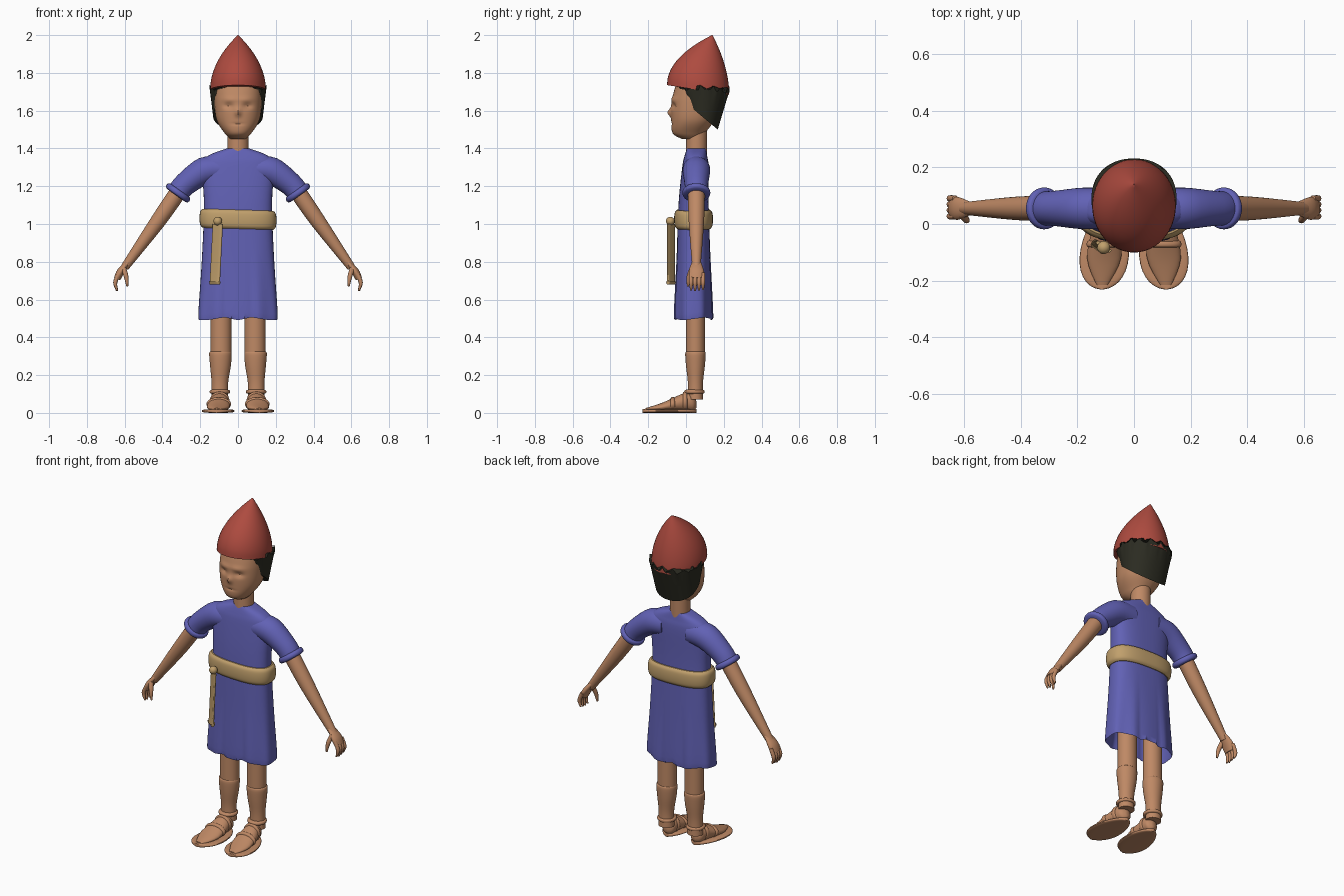
import bpy, bmesh
from math import sin, cos, pi, tau, atan2, exp, copysign, radians
from mathutils import Vector
from mathutils.geometry import interpolate_bezier

if "Cube" in bpy.data.objects:
    bpy.data.objects.remove(bpy.data.objects["Cube"])


def material(name, red, green, blue):
    colour = (red, green, blue, 1)
    mat = bpy.data.materials.new(name)
    mat.use_nodes = True
    mat.diffuse_color = colour
    mat.node_tree.nodes["Principled BSDF"].inputs["Base Color"].default_value = colour
    return mat


skin = material("warm skin", .52, .25, .13)
cloth = material("blue cloth", .12, .12, .46)
felt = material("red felt", .42, .07, .05)
sash = material("tan sash", .53, .35, .15)
dark = material("dark hair", .025, .025, .016)


def finish(name, bm, mat):
    bmesh.ops.recalc_face_normals(bm, faces=bm.faces)
    mesh = bpy.data.meshes.new(name)
    bm.to_mesh(mesh)
    bm.free()
    obj = bpy.data.objects.new(name, mesh)
    mesh.materials.append(mat)
    bpy.context.collection.objects.link(obj)
    bpy.ops.object.select_all(action='DESELECT')
    obj.select_set(True)
    bpy.context.view_layer.objects.active = obj
    bpy.ops.object.shade_smooth_by_angle(angle=radians(40))


def smooth_path(points, steps):
    """Spline through the points, with tangents set by their neighbours."""
    path = []
    last = len(points) - 1
    for i in range(last):
        start, end = points[i], points[i + 1]
        lead = (end - points[max(i - 1, 0)]) / 6
        trail = (points[min(i + 2, last)] - start) / 6
        path += interpolate_bezier(start, start + lead, end - trail, end, steps + 1)[:-1]
    return path + [points[last]]


def rounded(value, power):
    return copysign(abs(value) ** (2 / power), value)


def loft(name, rings, mat, power=2, steps=4, sides=32, warp=None, side=1):
    """Skin a list of rings, each a centre and two half axes."""
    bm = bmesh.new()
    loops = []
    for centre, across, along in zip(*(smooth_path(column, steps) for column in zip(*rings))):
        loop = []
        for k in range(sides):
            angle = tau * k / sides
            point = (centre + across * rounded(cos(angle), power)
                     + along * rounded(sin(angle), power))
            if warp:
                warp(point)
            point.x *= side
            loop.append(bm.verts.new(point))
        loops.append(loop)
    for low, high in zip(loops, loops[1:]):
        for k in range(sides):
            bm.faces.new((low[k - 1], low[k], high[k], high[k - 1]))
    bm.faces.new(loops[0])
    bm.faces.new(loops[-1])
    finish(name, bm, mat)


def ring(z, width, depth, y=.04, slope=0):
    """Level ring whose back edge is raised by the slope."""
    return Vector((0, y, z)), Vector((width, 0, 0)), Vector((0, depth, slope))


def section(y, width, bottom, top):
    """Upright foot section, toed slightly outward."""
    return (Vector((.097 - .07 * y, y, (bottom + top) / 2)), Vector((width, 0, 0)),
            Vector((0, 0, (top - bottom) / 2)))


def tube(rows, flat=1):
    """Rings square to a path of (x, y, z, radius), flattened across y."""
    points = [Vector(row[:3]) for row in rows]
    rings = []
    for i, row in enumerate(rows):
        ahead = points[min(i + 1, len(points) - 1)] - points[max(i - 1, 0)]
        ahead.normalize()
        across = Vector((0, 1, 0))
        across = (across - ahead * across.dot(ahead)).normalized()
        rings.append((points[i], across * row[3], ahead.cross(across) * row[3] * flat))
    return rings


# Position across a rolled band, and how far it bulges there
roll = [(t, 1 - t**4) for t in (-1, -.7, 0, .7, 1)]


# Head, with sockets, brow, nose and mouth pressed into its front
def face(p):
    if p.y < .02:
        for x, z, wide, tall, push in ((.05, 1.625, .025, .014, .014), (.04, 1.66, .04, .012, -.006),
                                       (0, 1.59, .014, .02, -.02), (0, 1.53, .03, .006, .005)):
            p.y += push * exp(-((abs(p.x) - x) / wide)**2 - ((p.z - z) / tall)**2)


loft("head", [ring(1.75, .12, .105, y=.055), ring(1.65, .125, .128, y=.052),
              ring(1.55, .113, .114, y=.036), ring(1.48, .07, .085, y=.015),
              ring(1.45, .04, .05, y=.03)], skin, power=2.2, steps=12, sides=80, warp=face)
loft("neck", [ring(1.53, .056, .055, y=.057), ring(1.36, .056, .055, y=.055)], skin)


# Hair, with a ragged edge overlapping the hat
def ragged(p):
    angle = atan2(p.y - .07, p.x)
    edge = max(0, min(1, (p.z - 1.67) / .03))
    p.z += edge * (.011 * sin(17 * angle) + .008 * sin(29 * angle))


loft("hair", [ring(1.72, .15, .143, y=.088, slope=-.01),
              ring(1.575, .132, .09, y=.078, slope=-.075)],
     dark, power=2.2, sides=96, warp=ragged)

# Pointed hat, curving in and back towards its tip
hat_rings = []
for i in range(9):
    rise = i / 8
    taper = 1.01 - rise**2
    hat_rings.append(ring(1.71 + .29 * rise, .146 * taper, .163 * taper,
                          y=.064 + .075 * rise**2, slope=-.025 * taper))
loft("hat", hat_rings, felt, sides=48)


# Tunic, open below, with a gently folded hem
def folds(p):
    fullness = max(0, min(1, (.9 - p.z) / .4))
    angle = atan2(p.y - .04, p.x)
    p.y += .006 * fullness * sin(11 * angle)
    p.z += .007 * fullness * sin(5 * angle)


loft("tunic", [ring(1.4, .06, .05, y=.055), ring(1.36, .16, .06, y=.052),
               ring(1.3, .19, .07, y=.05), ring(1.1, .18, .08), ring(.8, .192, .09),
               ring(.53, .21, .1), ring(.51, .204, .095), ring(.6, .19, .085),
               ring(.75, .18, .08)], cloth, power=2.6, sides=64, warp=folds)


# Cloth belt, slightly tilted
def tilt(p):
    p.z -= .03 * p.x


loft("belt", [ring(1.025 + .05 * t, .187 + .017 * bulge, .088 + .015 * bulge)
              for t, bulge in roll], sash, power=2.6, sides=64, warp=tilt)

# Knot and hanging sash end
bm = bmesh.new()
bmesh.ops.create_uvsphere(bm, u_segments=20, v_segments=12, radius=.023)
bmesh.ops.translate(bm, verts=bm.verts, vec=(-.107, -.083, 1.015))
finish("sash_knot", bm, sash)
wide, thin = Vector((.025, -.018, 0)), Vector((.005, .006, 0))
loft("sash_end", [(Vector((-.107 - .05 * drop, -.08, 1 - drop)), wide, thin * thick)
                  for drop, thick in ((0, 1), (.29, 1), (.305, 2), (.32, 1))],
     sash, power=4, sides=24)

for side, label in ((1, "left"), (-1, "right")):
    def limb(part, rings, mat=skin, **options):
        loft(f"{label}_{part}", rings, mat, side=side, **options)

    # Sleeve and rolled cuff
    y = .055
    limb("sleeve", tube([(.08, y, 1.29, .07), (.18, y, 1.28, .073),
                         (.28, y, 1.21, .062), (.32, y, 1.16, .06)]), cloth)
    limb("cuff", tube([(.317 + .01 * t, y, 1.165 - .014 * t, .057 + .017 * bulge)
                       for t, bulge in roll]), cloth)

    # Arm and hand
    limb("arm", tube([(.29, y, 1.21, .045), (.42, y, 1.02, .041), (.6, y, .77, .022)]))
    limb("palm", tube([(.58, y, .8, .024), (.62, y, .75, .04), (.64, y, .71, .036)], flat=.5))
    for number in range(4):
        spread = .027 + .021 * number
        tip = .645 + .004 * abs(number - 1)
        limb(f"finger_{number + 1}", tube([
            (.63, spread, .74, .011), (.65, spread, .69, .011), (.64, spread, tip, .005)]),
            sides=12)
    limb("thumb", tube([(.607, .035, .77, .014), (.592, .015, .72, .012),
                        (.586, .01, .67, .005)]), sides=12)

    # Leg, stepped shin wrap and ankle band
    y = .05
    limb("leg", tube([(.09, y, .8, .05), (.09, y, .3, .05)], flat=1.1))
    limb("shin_wrap", tube([(.093, y, .325, .045), (.093, y, .315, .054), (.093, y, .25, .05),
                            (.096, y, .16, .04), (.096, y, .07, .041)], flat=1.1))
    limb("ankle_band", tube([(.096, .045, .112 + .011 * t, .042 + .012 * bulge)
                             for t, bulge in roll]))

    # Foot, sole and sandal straps
    limb("foot", [section(.056, .01, .03, .06), section(.04, .036, .01, .09),
                  section(0, .046, .008, .108), section(-.12, .06, .008, .056),
                  section(-.215, .02, .008, .025)])
    outline = [pi * (i + .2) / 16.4 for i in range(17)]
    limb("sole", [section(-.088 + .143 * cos(a), .085 * sin(a) * (1 - .2 * cos(a)), 0, .02)
                  for a in outline], power=3, steps=1)
    for place, y, width, top in (("front", -.07, .057, .075), ("back", -.005, .045, .104)):
        limb(f"{place}_strap", [section(y - .012 * t, width + .008 * bulge, .008,
                                        top + .009 * bulge) for t, bulge in roll])
